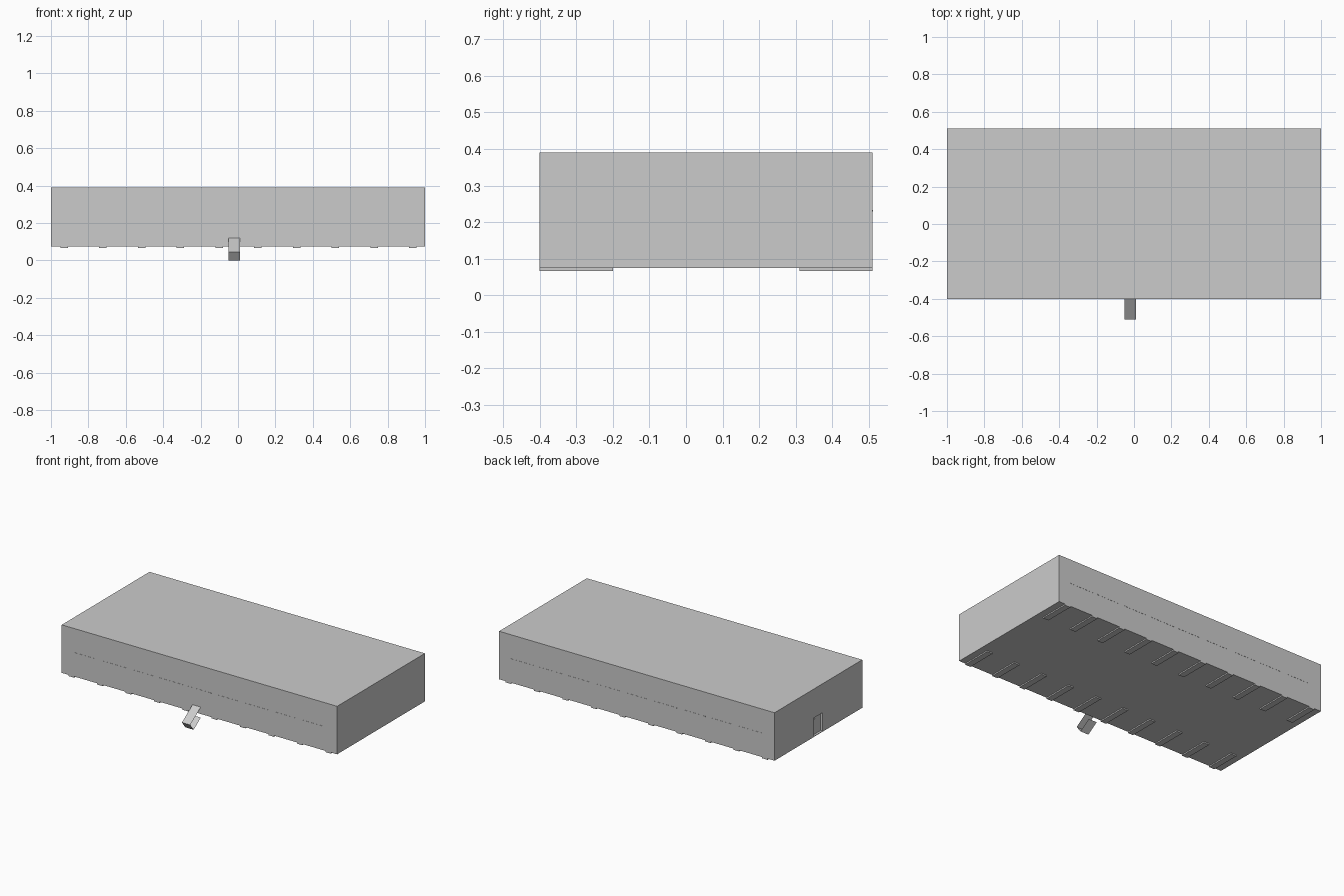
import bpy, bmesh

if "Cube" in bpy.data.objects:
    bpy.data.objects.remove(bpy.data.objects["Cube"])

Y0, Y1 = -0.40, 0.51
Z0, Z1 = 0.075, 0.39


def finish(name, bm):
    mesh = bpy.data.meshes.new(name)
    bm.to_mesh(mesh)
    bm.free()
    ob = bpy.data.objects.new(name, mesh)
    bpy.context.collection.objects.link(ob)
    return ob


def box(name, x0, x1, y0, y1, z0, z1):
    bm = bmesh.new()
    bmesh.ops.create_cube(bm, size=1)
    for v in bm.verts:
        v.co = (x1 if v.co.x > 0 else x0, y1 if v.co.y > 0 else y0, z1 if v.co.z > 0 else z0)
    return finish(name, bm)


# Main hall with a shallow doorway cut into the left end
hall = box("hall", -1, 1, Y0, Y1, Z0, Z1)
cutter = box("doorway_cutter", -1.1, -0.985, 0.01, 0.10, Z0 + 0.004, 0.20)
cutter.hide_render = True
cutter.hide_set(True)
cut = hall.modifiers.new("doorway", 'BOOLEAN')
cut.object = cutter
cut.solver = 'EXACT'

# Small pane in the door
box("door_pane", -0.988, -0.983, 0.065, 0.09, 0.14, 0.18)

# Ground runners along both long edges
for i in range(10):
    x = -0.93 + i * 0.2072
    for side, (a, b) in (("front", (Y0, -0.20)), ("back", (0.31, Y1))):
        box(f"{side}_runner_{i + 1}", x - 0.02, x + 0.02, a, b, 0.067, Z0)

# Hairline seams along the front and back walls
for i in range(9):
    x = -0.825 + i * 0.2065
    box(f"front_seam_{i + 1}", x - 0.085, x + 0.085, Y0 - 0.001, Y0, 0.229, 0.233)
    box(f"back_seam_{i + 1}", x - 0.085, x + 0.085, Y1, Y1 + 0.001, 0.229, 0.233)

# Sloping entry chute: folded sheet, open at the sides
bm = bmesh.new()
profile = [(Y0, 0.12), (-0.51, 0.045), (-0.475, 0.0), (Y0, 0.051)]
rows = [[bm.verts.new((x, y, z)) for x in (-0.05, 0.01)] for y, z in profile]
for a, b in zip(rows, rows[1:]):
    bm.faces.new((a[0], b[0], b[1], a[1]))
finish("entry_chute", bm)
